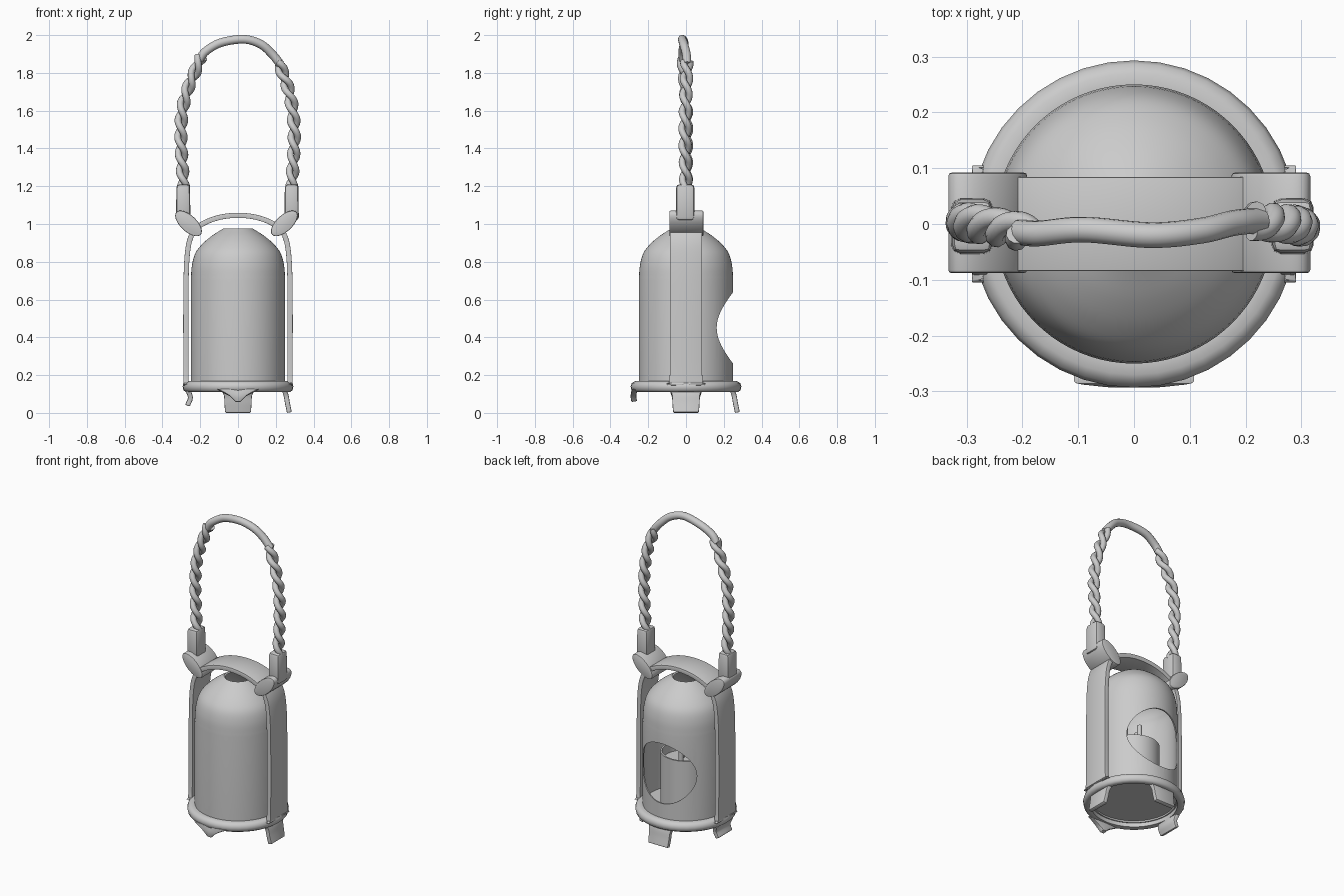
import bpy, bmesh, math
from mathutils import Vector

if "Cube" in bpy.data.objects:
    bpy.data.objects.remove(bpy.data.objects["Cube"])


def finish(obj, angle=40):
    bpy.ops.object.select_all(action='DESELECT')
    obj.select_set(True)
    bpy.context.view_layer.objects.active = obj
    for m in list(obj.modifiers):
        bpy.ops.object.modifier_apply(modifier=m.name)
    bpy.ops.object.shade_smooth_by_angle(angle=math.radians(angle))
    return obj


def mesh_obj(name, verts, faces):
    me = bpy.data.meshes.new(name)
    me.from_pydata([tuple(v) for v in verts], [], faces)
    bm = bmesh.new()
    bm.from_mesh(me)
    bmesh.ops.remove_doubles(bm, verts=bm.verts, dist=1e-5)
    bmesh.ops.recalc_face_normals(bm, faces=bm.faces)
    bm.to_mesh(me)
    bm.free()
    obj = bpy.data.objects.new(name, me)
    bpy.context.collection.objects.link(obj)
    return obj


def spline(pts, n=8):
    """Catmull-Rom curve through points."""
    p = [Vector(q) for q in pts]
    p = [2 * p[0] - p[1]] + p + [2 * p[-1] - p[-2]]
    out = []
    for i in range(1, len(p) - 2):
        a, b, c, d = p[i - 1:i + 3]
        for k in range(n):
            t = k / n
            out.append(0.5 * (2 * b + (c - a) * t + (2 * a - 5 * b + 4 * c - d) * t * t
                              + (3 * b - a - 3 * c + d) * t ** 3))
    return out + [p[-2]]


def lathe(name, prof, seg=64, closed=False):
    n = len(prof)
    verts = [(r * math.cos(2 * math.pi * s / seg), r * math.sin(2 * math.pi * s / seg), z)
             for s in range(seg) for r, z in prof]
    faces = [(s * n + i, ((s + 1) % seg) * n + i, ((s + 1) % seg) * n + (i + 1) % n, s * n + (i + 1) % n)
             for s in range(seg) for i in range(n if closed else n - 1)]
    return mesh_obj(name, verts, faces)


def tube(name, pts, radius, sides=10):
    cu = bpy.data.curves.new(name, 'CURVE')
    cu.dimensions = '3D'
    cu.bevel_depth = radius
    cu.bevel_resolution = sides // 2 - 2
    cu.use_fill_caps = True
    sp = cu.splines.new('POLY')
    sp.points.add(len(pts) - 1)
    for q, v in zip(sp.points, pts):
        q.co = (*v, 1)
    obj = bpy.data.objects.new(name, cu)
    bpy.context.collection.objects.link(obj)
    bpy.ops.object.select_all(action='DESELECT')
    obj.select_set(True)
    bpy.context.view_layer.objects.active = obj
    bpy.ops.object.convert(target='MESH')
    return finish(bpy.context.object, 60)


def strip(name, path, thick, angle=0):
    """Bent band: path of (radius, half width, height), turned about z."""
    pts = spline(path, 6)
    verts = [(x, s * w, z) for x, w, z in pts for s in (-1, 0, 1)]
    faces = [(i * 3 + k, i * 3 + k + 1, i * 3 + k + 4, i * 3 + k + 3)
             for i in range(len(pts) - 1) for k in (0, 1)]
    obj = mesh_obj(name, verts, faces)
    obj.rotation_euler.z = angle
    so = obj.modifiers.new('thick', 'SOLIDIFY')
    so.thickness, so.offset = thick, 0
    be = obj.modifiers.new('soft', 'BEVEL')
    be.width, be.segments, be.angle_limit = 0.006, 2, math.radians(50)
    return finish(obj)


# Domed shell, open at the top, with a round window in the back
dome_top = spline([(0.25, 0.70, 0), (0.244, 0.78, 0), (0.226, 0.845, 0), (0.19, 0.893, 0),
                   (0.14, 0.936, 0), (0.08, 0.975, 0)], 5)
outer = [(0.25, 0.14)] + [(v.x, v.y) for v in dome_top]
inner = [(r - 0.008, z - (0.006 if z > 0.8 else 0)) for r, z in reversed(outer)]
shell = lathe('dome_shell', outer + inner, 80, True)
bpy.ops.mesh.primitive_cylinder_add(vertices=64, radius=0.19, depth=0.4,
                                    location=(0, 0.3, 0.45), rotation=(math.pi / 2, 0, 0))
cutter = bpy.context.object
cutter.name = 'window_cutter'
cutter.hide_render = True
bo = shell.modifiers.new('window', 'BOOLEAN')
bo.object, bo.operation, bo.solver = cutter, 'DIFFERENCE', 'EXACT'
finish(shell)
bpy.data.objects.remove(cutter)

# Floor, inner cup and thin rods
lathe('floor', [(0, 0.15), (0.246, 0.15), (0.246, 0.17), (0, 0.17)])
finish(lathe('inner_cup', [(0, 0.17), (0.148, 0.17), (0.148, 0.50), (0.138, 0.50), (0.138, 0.44), (0, 0.44)], 48))
for i in range(3):
    a = math.radians(90 + 120 * i)
    x, y = 0.05 * math.cos(a), 0.05 * math.sin(a)
    tube('inner_rod', [(x, y, 0.43), (x, y, 0.62)], 0.014)

# Base ring
ring = [(0.25, 0.115), (0.275, 0.11), (0.289, 0.12), (0.293, 0.14), (0.287, 0.158), (0.27, 0.168), (0.25, 0.168)]
finish(lathe('base_ring', ring, 40, True), 60)

# Feet: right, back, left and the pointed front lip
foot = [(0.245, 0.085, 0.12), (0.255, 0.074, 0.09), (0.262, 0.072, 0.05), (0.272, 0.068, 0.002)]
for name, a in (('right_foot', 0), ('back_foot', math.pi / 2)):
    strip(name, foot, 0.026, a)
strip('left_foot', [(0.265, 0.085, 0.12), (0.252, 0.074, 0.08), (0.268, 0.07, 0.038)], 0.026, math.pi)
strip('front_lip', [(0.272, 0.11, 0.125), (0.278, 0.045, 0.09), (0.274, 0.012, 0.06)], 0.03, -math.pi / 2)

# Strap running up one side, over the dome and down the other
half = [(0.277, 0.105, 0.15), (0.276, 0.086, 0.20), (0.276, 0.084, 0.6), (0.27, 0.084, 0.82),
        (0.25, 0.084, 0.93), (0.205, 0.084, 0.99), (0.11, 0.084, 1.032)]
strip('strap', half + [(0, 0.084, 1.046)] + [(-x, w, z) for x, w, z in reversed(half)], 0.027)

# Oval clamps and handle sockets
for s, cx, px in ((-1, -0.262, -0.29), (1, 0.245, 0.284)):
    side = 'left' if s < 0 else 'right'
    bpy.ops.mesh.primitive_cylinder_add(vertices=32, radius=1, depth=0.18, location=(cx, 0.002, 1.003),
                                        rotation=(math.pi / 2, 0, 0))
    clamp = bpy.context.object
    clamp.name = side + '_clamp'
    clamp.scale = (0.088, 0.043, 1)
    bpy.ops.object.transform_apply(location=False, rotation=True, scale=True)
    clamp.rotation_euler.y = -s * math.radians(43)
    b = clamp.modifiers.new('soft', 'BEVEL')
    b.width, b.segments = 0.006, 2
    finish(clamp)
    bpy.ops.mesh.primitive_cube_add(size=1, location=(px, -0.004, 1.115))
    post = bpy.context.object
    post.name = side + '_socket'
    for v in post.data.vertices:
        k = 0.95 if v.co.z > 0 else 1.0
        v.co = (v.co.x * 0.076 * k, v.co.y * 0.1 * k, v.co.z * 0.19)
    b = post.modifiers.new('soft', 'BEVEL')
    b.width, b.segments = 0.016, 2
    finish(post)


# Twisted two-strand ropes
def rope(name, path):
    pts = spline(path, 28)
    for strand in (0, math.pi):
        out, dist = [], 0
        for i, p in enumerate(pts):
            t = (pts[min(i + 1, len(pts) - 1)] - pts[max(i - 1, 0)]).normalized()
            side = t.cross(Vector((0, 1, 0))).normalized()
            up = side.cross(t)
            if i:
                dist += (p - pts[i - 1]).length
            a = 2 * math.pi * dist / 0.18 + strand
            out.append(p + 0.018 * (side * math.cos(a) + up * math.sin(a)))
        tube(name, out, 0.018)


rope('left_rope', [(-0.288, 0, 1.19), (-0.302, 0.003, 1.48), (-0.28, 0, 1.67), (-0.195, -0.015, 1.885)])
rope('right_rope', [(0.284, 0, 1.19), (0.298, -0.005, 1.48), (0.275, 0, 1.68), (0.215, 0.005, 1.86)])

# Plain grip across the top
tube('handle_grip', spline([(-0.205, -0.015, 1.87), (-0.17, -0.017, 1.915), (-0.09, -0.01, 1.96), (0.03, -0.02, 1.978),
                            (0.12, -0.012, 1.952), (0.18, 0.002, 1.90), (0.225, 0.006, 1.845)], 8), 0.023, 14)
